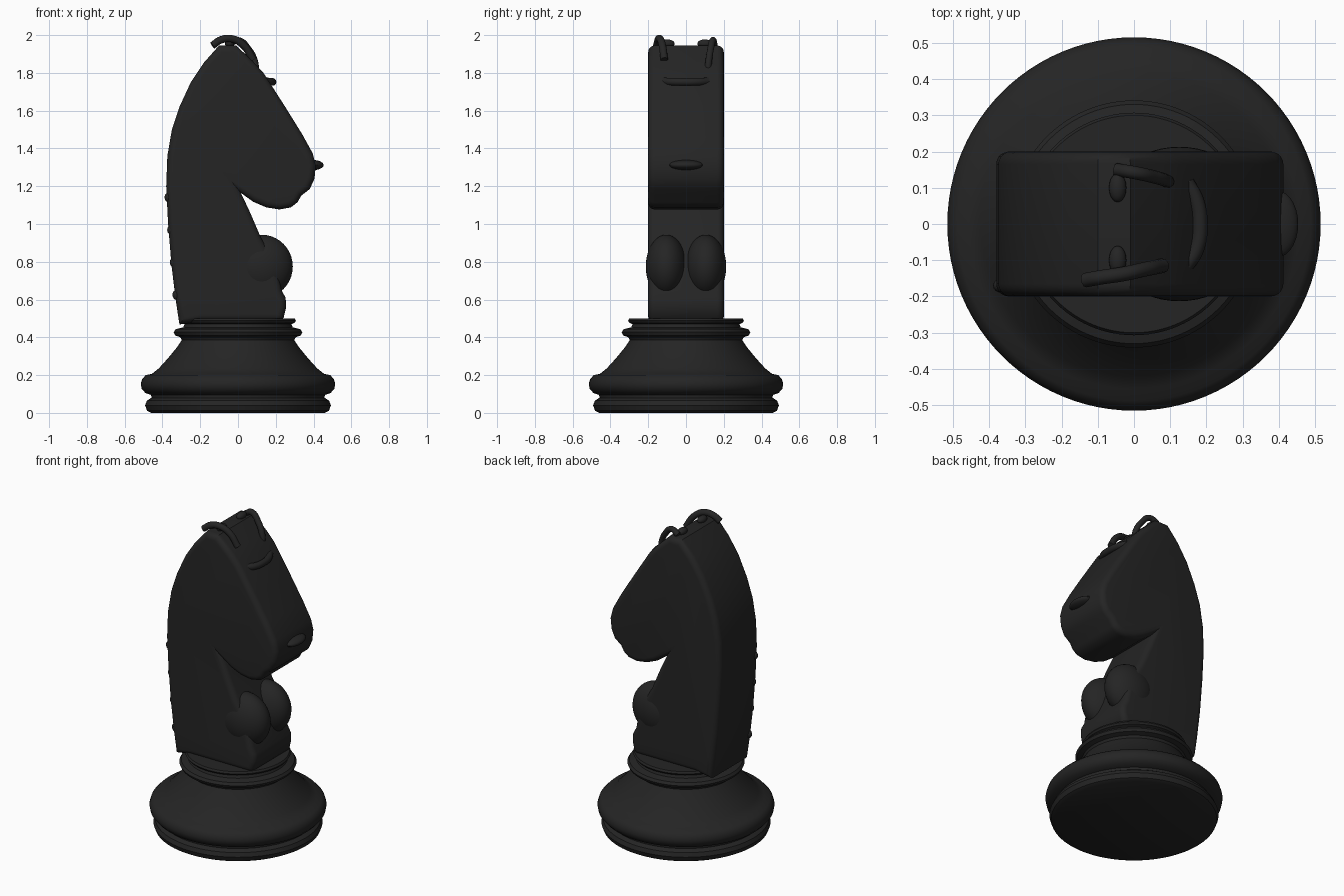
import bpy, bmesh, math
from mathutils import Vector

cube = bpy.data.objects.get("Cube")
if cube:
    bpy.data.objects.remove(cube, do_unlink=True)

black = bpy.data.materials.new("black")
black.use_nodes = True
COLOR = (0.018, 0.018, 0.018, 1)
black.diffuse_color = COLOR
black.node_tree.nodes["Principled BSDF"].inputs["Base Color"].default_value = COLOR


def finish(name, bm, angle=35):
    bmesh.ops.recalc_face_normals(bm, faces=bm.faces)
    mesh = bpy.data.meshes.new(name)
    bm.to_mesh(mesh)
    bm.free()
    obj = bpy.data.objects.new(name, mesh)
    bpy.context.collection.objects.link(obj)
    mesh.materials.append(black)
    bpy.ops.object.select_all(action="DESELECT")
    obj.select_set(True)
    bpy.context.view_layer.objects.active = obj
    bpy.ops.object.shade_smooth_by_angle(angle=math.radians(angle))
    return obj


def lathe(name, profile, steps=96):
    bm = bmesh.new()
    verts = [bm.verts.new((r, 0, z)) for r, z in profile]
    edges = [bm.edges.new(pair) for pair in zip(verts, verts[1:])]
    bmesh.ops.spin(bm, geom=verts + edges, axis=(0, 0, 1), cent=(0, 0, 0),
                   angle=math.tau, steps=steps, use_duplicate=False)
    bmesh.ops.remove_doubles(bm, verts=bm.verts, dist=0.0005)
    return finish(name, bm)


def slab(name, outline, half, bevel):
    """Extrude a side outline across y and round both rims."""
    bm = bmesh.new()
    face = bm.faces.new([bm.verts.new((x, -half, z)) for x, z in outline])
    ext = bmesh.ops.extrude_face_region(bm, geom=[face], use_keep_orig=True)
    moved = [g for g in ext["geom"] if isinstance(g, bmesh.types.BMVert)]
    bmesh.ops.translate(bm, verts=moved, vec=(0, 2 * half, 0))
    bmesh.ops.recalc_face_normals(bm, faces=bm.faces)
    rims = [e for e in bm.edges
            if abs(e.verts[0].co.y - e.verts[1].co.y) < 1e-5]
    bmesh.ops.bevel(bm, geom=rims, offset=bevel, segments=5, profile=0.5,
                    affect="EDGES", clamp_overlap=False)
    return finish(name, bm)


def ellipsoid(name, center, radii, segments=40):
    bm = bmesh.new()
    bmesh.ops.create_uvsphere(bm, u_segments=segments,
                              v_segments=segments // 2, radius=1)
    for v in bm.verts:
        v.co = Vector(a * b for a, b in zip(v.co, radii)) + Vector(center)
    return finish(name, bm)


def tube(name, points, radius):
    """Smooth rounded strand through a few points."""
    curve = bpy.data.curves.new(name, "CURVE")
    curve.dimensions = "3D"
    curve.bevel_depth = radius
    curve.bevel_resolution = 3
    curve.use_fill_caps = True
    spline = curve.splines.new("BEZIER")
    spline.bezier_points.add(len(points) - 1)
    for bp, p in zip(spline.bezier_points, points):
        bp.co = p
        bp.handle_left_type = bp.handle_right_type = "AUTO"
    curve.materials.append(black)
    obj = bpy.data.objects.new(name, curve)
    bpy.context.collection.objects.link(obj)
    return obj


# Turned pedestal
lathe("pedestal", [
    (0, 0), (0.46, 0), (0.482, 0.012), (0.492, 0.04), (0.482, 0.065),
    (0.458, 0.08), (0.46, 0.095), (0.49, 0.105), (0.51, 0.128),
    (0.515, 0.153), (0.507, 0.18), (0.488, 0.2), (0.455, 0.207),
    (0.42, 0.235), (0.37, 0.29), (0.325, 0.345), (0.298, 0.385),
    (0.305, 0.4), (0.333, 0.41), (0.341, 0.427), (0.33, 0.443),
    (0.29, 0.453), (0.283, 0.47), (0.3, 0.477), (0.307, 0.488),
    (0.3, 0.5), (0, 0.5)])

# Neck and head cut from one side outline
slab("horse_body", [
    (-0.31, 0.468), (-0.33, 0.6), (-0.352, 0.78), (-0.37, 1.0),
    (-0.38, 1.2), (-0.374, 1.36), (-0.35, 1.5), (-0.31, 1.62),
    (-0.25, 1.75), (-0.18, 1.855), (-0.1, 1.945), (-0.01, 1.945),
    (0.08, 1.86), (0.135, 1.8), (0.25, 1.62), (0.34, 1.475),
    (0.395, 1.375), (0.412, 1.31), (0.405, 1.24), (0.38, 1.185),
    (0.335, 1.15), (0.315, 1.115), (0.28, 1.088), (0.22, 1.077),
    (0.15, 1.088), (0.08, 1.118), (0.015, 1.165), (0.06, 1.07),
    (0.12, 0.93), (0.2, 0.8), (0.23, 0.65), (0.252, 0.61),
    (0.255, 0.56), (0.242, 0.505), (0.22, 0.485), (-0.2, 0.485)], 0.2, 0.035)

# Paired chest muscles
for side, label in ((1, "left"), (-1, "right")):
    ellipsoid(label + "_chest", (0.125, side * 0.105, 0.775),
              (0.165, 0.108, 0.168))
    # Short tuft on the crown
    ellipsoid(label + "_crown_tuft", (-0.045, side * 0.1, 1.955),
              (0.024, 0.04, 0.022), 20)

# Arched ears
tube("back_ear", [(-0.05, 0.15, 1.95), (0.0, 0.142, 1.972),
                  (0.055, 0.13, 1.925), (0.088, 0.12, 1.86),
                  (0.095, 0.115, 1.8)], 0.018)
tube("front_ear", [(-0.135, -0.155, 1.945), (-0.09, -0.147, 1.975),
                   (-0.03, -0.138, 1.98), (0.03, -0.125, 1.945),
                   (0.08, -0.115, 1.87)], 0.02)

# Curved brow ridge and nose ridge
tube("brow_ridge", [(0.14, -0.12, 1.755), (0.172, -0.07, 1.753),
                    (0.182, 0, 1.752), (0.172, 0.065, 1.753),
                    (0.145, 0.115, 1.755)], 0.021)
ellipsoid("nose_ridge", (0.395, 0, 1.312), (0.058, 0.092, 0.027), 28)

# Small mane nubs down one back corner
for i in range(4):
    z = 0.625 + 0.172 * i
    ellipsoid("mane_nub_%d" % (i + 1), (-0.322 - 0.014 * i, -0.17, z),
              (0.025, 0.02, 0.028), 16)
